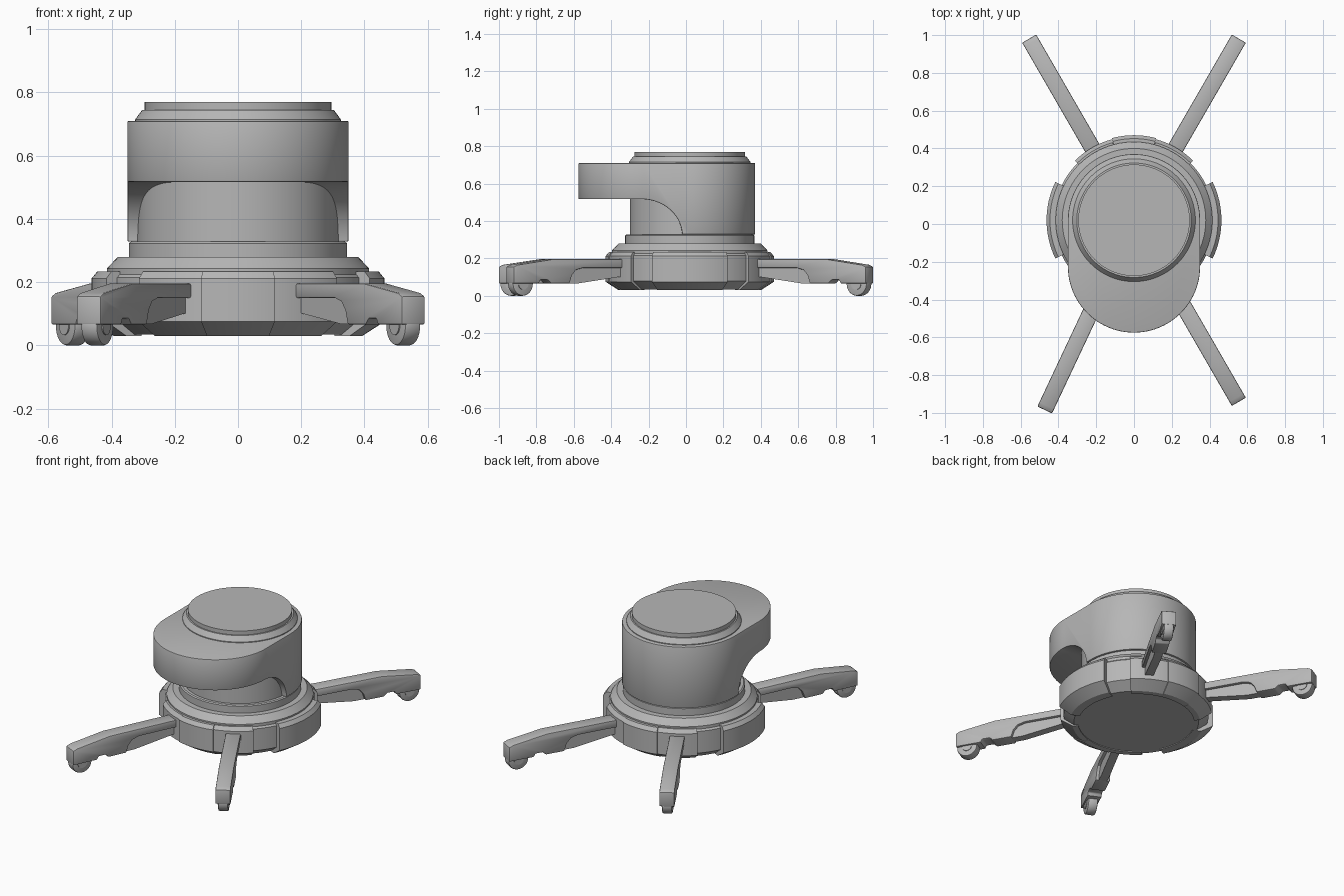
import bpy, bmesh, math
from mathutils import Matrix, Vector

if "Cube" in bpy.data.objects:
    bpy.data.objects.remove(bpy.data.objects["Cube"])

CY = 0.02  # y of the machine's vertical axis

gray = bpy.data.materials.new("plain gray")
gray.diffuse_color = (0.47, 0.47, 0.47, 1)
gray.use_nodes = True
gray.node_tree.nodes["Principled BSDF"].inputs["Base Color"].default_value = gray.diffuse_color


def finish(name, bm, bevel=0, cutter=None, angle=30):
    """Turn a bmesh into an object, apply modifiers, smooth by angle."""
    bmesh.ops.recalc_face_normals(bm, faces=bm.faces)
    me = bpy.data.meshes.new(name)
    bm.to_mesh(me)
    bm.free()
    ob = bpy.data.objects.new(name, me)
    bpy.context.collection.objects.link(ob)
    if cutter:
        m = ob.modifiers.new("cut", 'BOOLEAN')
        m.operation, m.object, m.solver = 'DIFFERENCE', cutter, 'EXACT'
    if bevel:
        m = ob.modifiers.new("bevel", 'BEVEL')
        m.width, m.segments, m.limit_method = bevel, 2, 'ANGLE'
        m.angle_limit = math.radians(35)
    if ob.modifiers:
        dg = bpy.context.evaluated_depsgraph_get()
        new = bpy.data.meshes.new_from_object(ob.evaluated_get(dg))
        ob.modifiers.clear()
        ob.data = new
    me = ob.data
    me.materials.clear()
    me.materials.append(gray)
    me.polygons.foreach_set("use_smooth", [True] * len(me.polygons))
    me.set_sharp_from_angle(angle=math.radians(angle))
    return ob


def lathe(name, profile, a0=0, a1=360, steps=96):
    """Revolve a closed (r, z) profile round the main axis, full or sector."""
    full = a1 - a0 >= 360
    bm = bmesh.new()
    rings = []
    for i in range(steps if full else steps + 1):
        a = math.radians(a0 + (a1 - a0) * i / steps)
        rings.append([bm.verts.new((r * math.cos(a), CY + r * math.sin(a), z)) for r, z in profile])
    n = len(profile)
    for i in range(steps):
        p, q = rings[i], rings[(i + 1) % len(rings)]
        for j in range(n):
            k = (j + 1) % n
            if full and profile[j][0] == 0 and profile[k][0] == 0:
                continue
            bm.faces.new((p[j], q[j], q[k], p[k]))
    if not full:
        bm.faces.new(rings[0])
        bm.faces.new(rings[-1])
    bmesh.ops.remove_doubles(bm, verts=bm.verts, dist=1e-5)
    return finish(name, bm)


def prism(points, offset):
    """Closed 3D polygon extruded along an offset vector."""
    bm = bmesh.new()
    f = bm.faces.new([bm.verts.new(p) for p in points])
    ext = bmesh.ops.extrude_face_region(bm, geom=[f])
    bmesh.ops.translate(bm, vec=offset, verts=[v for v in ext["geom"] if isinstance(v, bmesh.types.BMVert)])
    return bm


# Base drum with stepped shoulder
lathe("base_drum", [(0, .035), (.365, .035), (.425, .08), (.425, .215), (.415, .225),
                    (.415, .243), (.38, .28), (.345, .28), (0, .28)])
lathe("turntable_ring", [(0, .27), (.345, .27), (.345, .323), (.338, .328), (0, .328)])


# Raised cover panels around the base
def panel(name, mid, half, r):
    lathe(name, [(.34, .03), (r - .07, .03), (r, .075), (r, .212), (r - .018, .234),
                 (.36, .234)], mid - half, mid + half, 16)


for i, mid in enumerate((0, 180)):
    panel(f"side_panel_{i}", mid, 26, .463)
for i, mid in enumerate((90, 270)):
    panel(f"end_panel_{i}", mid, 15, .45)
for i, mid in enumerate((60, 120, 240, 300)):
    panel(f"leg_panel_{i}", mid, 14.8, .444)

# Inner column seen under the overhang
lathe("inner_column", [(0, .32), (.32, .32), (.32, .54), (0, .54)])

# Head: rounded slab and sleeve, with the front undercut by a curved profile
arc = [(-.24 + .22 * math.cos(t), .32 + .197 * math.sin(t))
       for t in [math.pi / 2 * i / 24 for i in range(25)]]
cut_profile = [(-.9, .25), (-.02, .25)] + arc + [(-.9, .517)]
cutter = finish("undercut_cutter", prism([(-.6, y, z) for y, z in cut_profile], (1.2, 0, 0)))
cutter.hide_render = True
outline = []
for cy, start in ((CY, 0), (-.225, 180)):
    for i in range(49):
        t = math.radians(start + 180 * i / 48)
        outline.append((.35 * math.cos(t), cy + .35 * math.sin(t), .328))
finish("head", prism(outline, (0, 0, .382)), bevel=.006, cutter=cutter)
bpy.data.objects.remove(cutter)

# Round cap on top
lathe("top_cap", [(0, .69), (.325, .69), (.325, .715), (.303, .745), (.295, .745),
                  (.295, .77), (0, .77)])


# Legs with a ribbed underside and a wheel at the tip
def leg(name, angle):
    place = Matrix.Translation((0, CY, 0)) @ Matrix.Rotation(math.radians(angle), 4, 'Z')

    def side(part, pts, width, bevel):
        bm = prism([(s, -width / 2, z) for s, z in pts], (0, width, 0))
        bm.transform(place)
        finish(f"{name}_{part}", bm, bevel)

    # full-width beam: thin inner flange, deep outer block
    side("beam", [(.40, .15), (.68, .15), (.725, .138), (.75, .11), (.765, .066), (.88, .066),
                  (.90, .085), (.945, .085), (.955, .066), (1.11, .066), (1.11, .155),
                  (1.085, .166), (.87, .196), (.40, .196)], .086, .006)
    side("rib", [(.38, .11), (.42, .105), (.70, .067), (.78, .067), (.78, .16), (.38, .16)], .05, 0)
    # wheel and its hub
    for part, r, w in (("wheel", .063, .058), ("wheel_hub", .03, .066)):
        bm = bmesh.new()
        bmesh.ops.create_cone(bm, cap_ends=True, segments=40, radius1=r, radius2=r, depth=w)
        bm.transform(place @ Matrix.Translation((1.045, 0, .063)) @ Matrix.Rotation(math.pi / 2, 4, 'X'))
        finish(f"{name}_{part}", bm, .008 if part == "wheel" else 0)


for name, angle in (("back_right_leg", 60), ("back_left_leg", 120),
                    ("front_left_leg", 244.8), ("front_right_leg", 300)):
    leg(name, angle)
